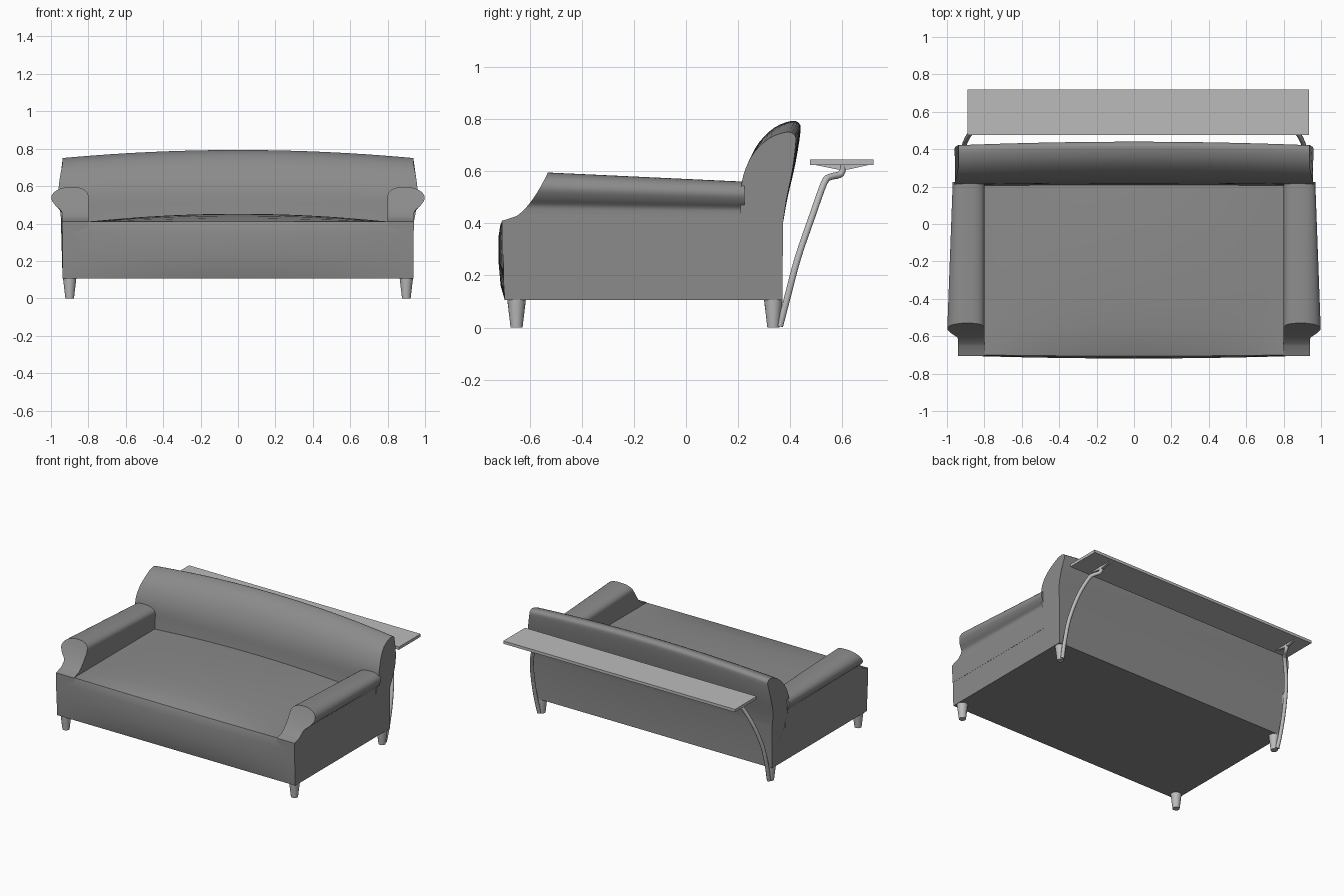
import bpy, bmesh, math
from mathutils import Vector

if "Cube" in bpy.data.objects:
    bpy.data.objects.remove(bpy.data.objects["Cube"])


def material(name, value):
    m = bpy.data.materials.new(name)
    m.use_nodes = True
    colour = (value, value, value, 1)
    m.diffuse_color = colour
    m.node_tree.nodes["Principled BSDF"].inputs["Base Color"].default_value = colour
    return m


fabric = material("grey fabric", 0.26)
frame = material("light grey frame", 0.5)


def finish(name, bm, mat, angle=35):
    bmesh.ops.recalc_face_normals(bm, faces=bm.faces)
    mesh = bpy.data.meshes.new(name)
    bm.to_mesh(mesh)
    bm.free()
    ob = bpy.data.objects.new(name, mesh)
    bpy.context.collection.objects.link(ob)
    mesh.materials.append(mat)
    bpy.ops.object.select_all(action="DESELECT")
    ob.select_set(True)
    bpy.context.view_layer.objects.active = ob
    bpy.ops.object.shade_smooth_by_angle(angle=math.radians(angle))
    return ob


def loft(name, rings, mat, angle=35):
    """Skin a row of closed rings and cap both ends."""
    bm = bmesh.new()
    rows = [[bm.verts.new(p) for p in ring] for ring in rings]
    n = len(rows[0])
    for a, b in zip(rows, rows[1:]):
        for i in range(n):
            j = (i + 1) % n
            bm.faces.new((a[i], a[j], b[j], b[i]))
    bm.faces.new(rows[0])
    bm.faces.new(rows[-1])
    return finish(name, bm, mat, angle)


def smooth_path(points, steps=4):
    """Catmull-Rom curve through the points."""
    pts = [Vector(p) for p in points]
    pts = [pts[0] * 2 - pts[1]] + pts + [pts[-1] * 2 - pts[-2]]
    out = []
    for a, b, c, d in zip(pts, pts[1:], pts[2:], pts[3:]):
        for k in range(steps):
            t = k / steps
            out.append(0.5 * (2 * b + (c - a) * t + (2 * a - 5 * b + 4 * c - d) * t**2
                              + (3 * b - a - 3 * c + d) * t**3))
    return out + [pts[-2]]


COLUMNS = [i / 16 for i in range(-16, 17)]

# Seat base: bulging front and domed seat; entries are y, z, bulge, dome
front = [(-0.695, 0.105, 0, 0), (-0.699, 0.16, 0.012, 0), (-0.701, 0.25, 0.018, 0),
         (-0.703, 0.35, 0.016, 0), (-0.701, 0.39, 0.012, 0), (-0.698, 0.41, 0.008, 0)]
seat = [(-0.65, 0.41, 0, 0.4), (-0.55, 0.41, 0, 0.75), (-0.4, 0.41, 0, 0.95),
        (-0.2, 0.41, 0, 1), (0.05, 0.41, 0, 0.9), (0.21, 0.41, 0, 0.7)]
rings = []
for u in COLUMNS:
    dome = 0.042 * max(0, 1 - (u * 0.94 / 0.8) ** 2)
    ring = [(u * 0.938, y - b * (1 - u * u), z + d * dome) for y, z, b, d in front + seat]
    rings.append(ring + [(u * 0.938, 0.21, 0.105)])
loft("seat_base", rings, fabric)

# Backrest: curled profile with an arched top
curl = smooth_path([(0.205, 0.4), (0.213, 0.48), (0.22, 0.56), (0.24, 0.635), (0.28, 0.71),
                    (0.34, 0.768), (0.405, 0.793), (0.434, 0.783), (0.439, 0.75),
                    (0.42, 0.63), (0.39, 0.5), (0.372, 0.4)], 3)
curl = [Vector((0.205, 0.105))] + curl + [Vector((0.37, 0.105))]
rings = []
for u in COLUMNS:
    ring = []
    for y, z in curl:
        h = max(0, (z - 0.4) / 0.393)
        half = 0.938 + 0.022 * math.sin(math.pi * min(1, h * 1.1))
        ring.append((u * half, y - 0.02 * h * u * u, z - 0.043 * h * u * u))
    rings.append(ring)
loft("backrest", rings, fabric)

# Arms: rolled section with a scooped front; entries are z, outer x, inner x
roll = smooth_path([(0.28, 0.939, 0.8), (0.41, 0.94, 0.8), (0.44, 0.94, 0.8),
                    (0.468, 0.945, 0.8), (0.495, 0.975, 0.8), (0.53, 0.998, 0.799),
                    (0.56, 0.99, 0.803), (0.58, 0.965, 0.82), (0.592, 0.93, 0.85),
                    (0.595, 0.905, 0.885)], 3)
for side, word in ((1, "left"), (-1, "right")):
    rings = []
    for z, outer, inner in roll:
        rise = max(0, z - 0.41)
        y = -0.705 + 0.175 * math.sqrt(rise / 0.185)
        zb = z - 0.19 * rise
        ob = outer - max(0, outer - 0.94) * 0.5
        rings.append([(side * outer, y, z), (side * ob, 0.225, zb),
                      (side * inner, 0.225, zb), (side * inner, y, z)])
    loft(word + "_arm", rings, fabric)

    # Tapered legs
    for y, where in ((-0.65, "front"), (0.335, "rear")):
        bm = bmesh.new()
        bmesh.ops.create_cone(bm, cap_ends=True, segments=20, radius1=0.023,
                              radius2=0.036, depth=0.11)
        bmesh.ops.translate(bm, verts=bm.verts, vec=(side * 0.9, y, 0.055))
        finish(f"{word}_{where}_leg", bm, frame)

    # Bent tube holding up the shelf
    path = smooth_path([(0.905, 0.36, 0.005), (0.91, 0.39, 0.12), (0.905, 0.43, 0.27),
                        (0.875, 0.485, 0.43), (0.825, 0.53, 0.555), (0.805, 0.553, 0.578),
                        (0.785, 0.588, 0.586), (0.78, 0.6, 0.602), (0.78, 0.602, 0.626)])
    rings = []
    for i, p in enumerate(path):
        way = (path[min(i + 1, len(path) - 1)] - path[max(i - 1, 0)]).normalized()
        across = way.cross(Vector((0, 1, -0.3))).normalized()
        other = way.cross(across)
        rings.append([Vector((side * q.x, q.y, q.z)) for q in
                      (p + 0.013 * (across * math.cos(a) + other * math.sin(a))
                       for a in (k * math.tau / 10 for k in range(10)))])
    loft(word + "_shelf_tube", rings, frame, 60)

    # Shallow bracket under the shelf
    tri = [(0.485, 0.626), (0.58, 0.607), (0.625, 0.607), (0.71, 0.626)]
    loft(word + "_shelf_bracket",
         [[(side * 0.78 + dx, y, z) for y, z in tri] for dx in (-0.009, 0.009)], frame)

# Console shelf behind the backrest
loft("shelf", [[(x, 0.475, z), (x, 0.72, z), (x, 0.72, z + 0.02), (x, 0.475, z + 0.02)]
               for x in (-0.89, 0.935) for z in (0.624,)], frame)
